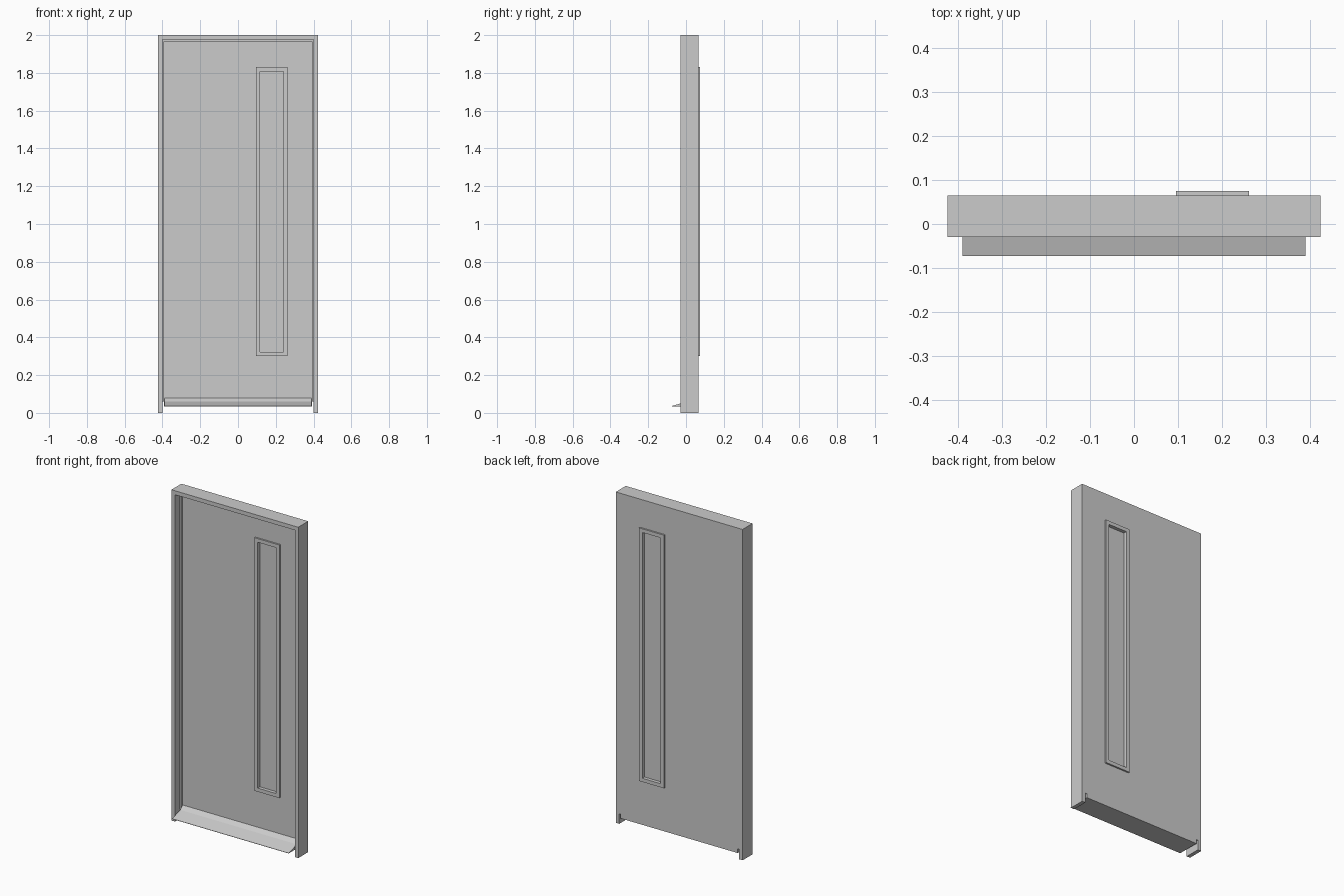
import bpy, bmesh

if "Cube" in bpy.data.objects:
    bpy.data.objects.remove(bpy.data.objects["Cube"])


def box(name, x0, x1, y0, y1, z0, z1):
    bm = bmesh.new()
    bmesh.ops.create_cube(bm, size=1)
    for v in bm.verts:
        v.co.x = x1 if v.co.x > 0 else x0
        v.co.y = y1 if v.co.y > 0 else y0
        v.co.z = z1 if v.co.z > 0 else z0
    return finish(name, bm)


def finish(name, bm):
    bmesh.ops.recalc_face_normals(bm, faces=bm.faces)
    me = bpy.data.meshes.new(name)
    bm.to_mesh(me)
    bm.free()
    ob = bpy.data.objects.new(name, me)
    bpy.context.collection.objects.link(ob)
    return ob


def extrude_profile(name, pts, plane, a, b):
    """Extrude a closed outline: 'xz' outlines run along y, 'yz' along x."""
    bm = bmesh.new()
    place = (lambda p: (p[0], a, p[1])) if plane == 'xz' else (lambda p: (a, p[0], p[1]))
    face = bm.faces.new([bm.verts.new(place(p)) for p in pts])
    new = bmesh.ops.extrude_face_region(bm, geom=[face])['geom']
    d = (0, b - a, 0) if plane == 'xz' else (b - a, 0, 0)
    bmesh.ops.translate(bm, vec=d, verts=[v for v in new if isinstance(v, bmesh.types.BMVert)])
    return finish(name, bm)


def arch(name, outer, inner, z_foot, top, head, y0, y1):
    """Three-sided surround: two uprights and a head in one piece."""
    pts = [(-outer, z_foot), (-outer, top), (outer, top), (outer, z_foot),
           (inner, z_foot), (inner, head), (-inner, head), (-inner, z_foot)]
    return extrude_profile(name, pts, 'xz', y0, y1)


def ring(name, x0, x1, z0, z1, w, y0, y1):
    """Rectangular hollow frame, open front to back."""
    bm = bmesh.new()
    loops = []
    for y in (y0, y1):
        for i in (0, w):
            loops.append([bm.verts.new((x, y, z)) for x, z in
                          ((x0 + i, z0 + i), (x1 - i, z0 + i), (x1 - i, z1 - i), (x0 + i, z1 - i))])
    fo, fi, bo, bi = loops
    for p, q in ((fo, fi), (fi, bi), (bi, bo), (bo, fo)):
        for k in range(4):
            n = (k + 1) % 4
            bm.faces.new((p[k], p[n], q[n], q[k]))
    return finish(name, bm)


FRONT, BACK, LEAF = -0.03, 0.065, 0.03   # frame faces and leaf front
WX0, WX1, WZ0, WZ1 = 0.095, 0.262, 0.30, 1.83   # window surround

# Outer frame and the narrow stop inside it
arch("door_frame", 0.424, 0.401, 0.0, 2.0, 1.976, FRONT, BACK)
arch("door_stop", 0.401, 0.391, 0.06, 1.976, 1.967, 0.012, BACK)

# Door leaf as four panels around the window opening
W = 0.012
leaf = [(-0.391, WX0 + W, 0.035, 1.967), (WX1 - W, 0.391, 0.035, 1.967),
        (WX0 + W, WX1 - W, 0.035, WZ0 + W), (WX0 + W, WX1 - W, WZ1 - W, 1.967)]
for i, (x0, x1, z0, z1) in enumerate(leaf):
    box(f"door_leaf_{i + 1}", x0, x1, LEAF, BACK, z0, z1)

# Window surround standing proud of both sides, with a recessed pane
ring("window_surround", WX0, WX1, WZ0, WZ1, 0.022, LEAF - 0.01, BACK + 0.01)
box("window_pane", WX0 + 0.02, WX1 - 0.02, 0.041, 0.054, WZ0 + 0.02, WZ1 - 0.02)

# Sloping sill
sill = [(-0.073, 0.035), (-0.073, 0.037), (0.006, 0.06), (LEAF, 0.08), (LEAF, 0.035)]
extrude_profile("sill", sill, 'yz', -0.39, 0.39)
